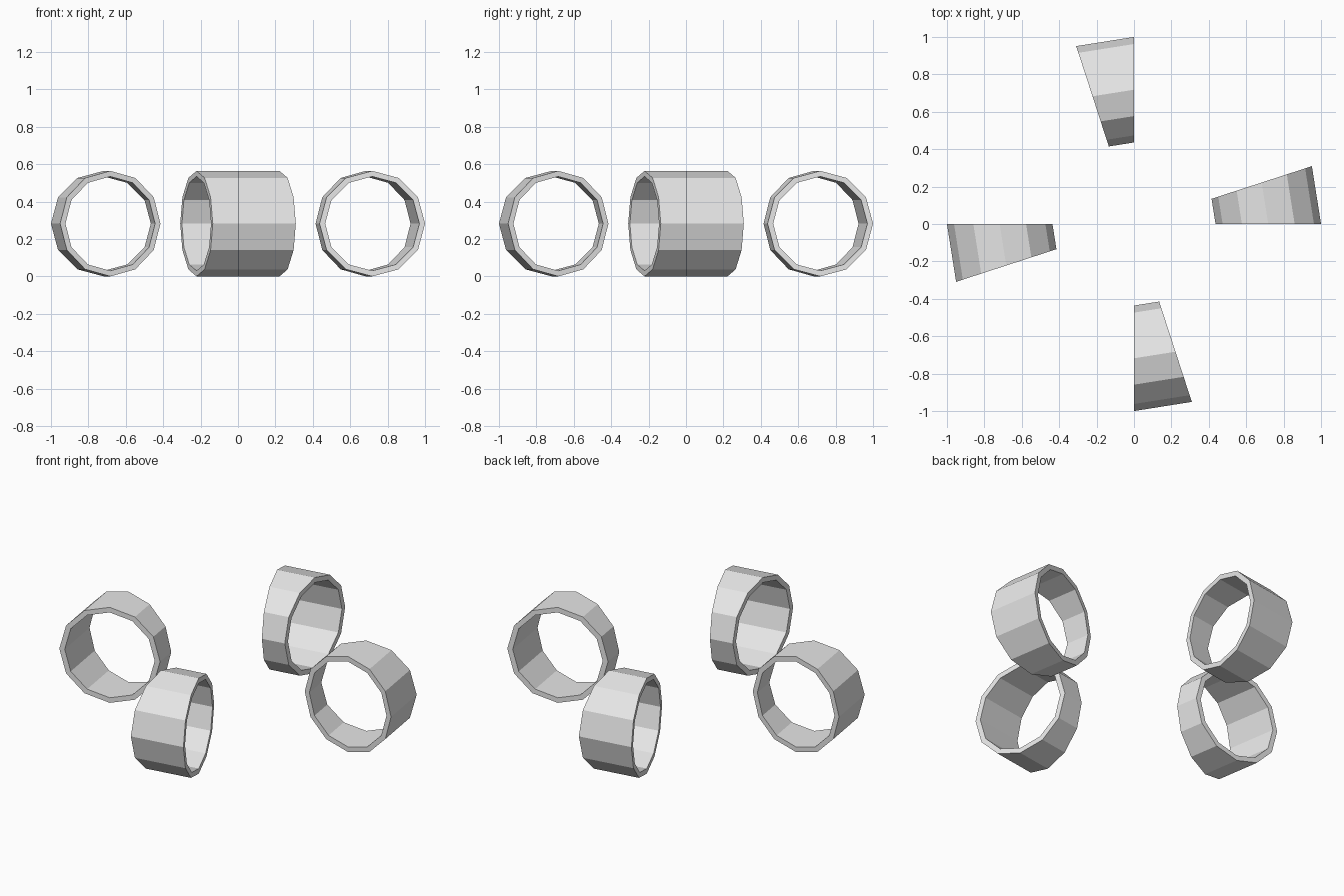
import bpy, bmesh
from math import sin, cos, pi, radians

if "Cube" in bpy.data.objects:
    bpy.data.objects.remove(bpy.data.objects["Cube"], do_unlink=True)

SIDES = 12          # flat sides around each tube
RADIUS = 0.282      # outer tube radius
WALL = 0.03         # wall thickness
CENTRE = 0.718      # distance of the tube centre from the middle
SWEEP = radians(18)  # wedge angle of each segment

grey = bpy.data.materials.new("light grey")
grey.use_nodes = True
colour = (0.8, 0.8, 0.8, 1)
grey.diffuse_color = colour
grey.node_tree.nodes["Principled BSDF"].inputs["Base Color"].default_value = colour


def ring(bm, radius, angle):
    """Polygon loop standing upright at the given angle around z."""
    loop = []
    for i in range(SIDES):
        a = 2 * pi * i / SIDES
        r = CENTRE + radius * cos(a)
        loop.append(bm.verts.new((r * cos(angle), r * sin(angle),
                                  RADIUS + radius * sin(a))))
    return loop


def tube_segment(name, start):
    """Hollow wedge-shaped slice of a twelve-sided tube."""
    bm = bmesh.new()
    loops = [ring(bm, RADIUS, start), ring(bm, RADIUS, start + SWEEP),
             ring(bm, RADIUS - WALL, start + SWEEP), ring(bm, RADIUS - WALL, start)]
    # Outer wall, far rim, inner wall, near rim
    for k, a in enumerate(loops):
        b = loops[(k + 1) % len(loops)]
        for i in range(SIDES):
            j = (i + 1) % SIDES
            bm.faces.new((a[i], a[j], b[j], b[i]))
    bmesh.ops.recalc_face_normals(bm, faces=bm.faces)
    mesh = bpy.data.meshes.new(name)
    bm.to_mesh(mesh)
    bm.free()
    mesh.materials.append(grey)
    obj = bpy.data.objects.new(name, mesh)
    bpy.context.collection.objects.link(obj)


# Four segments, a quarter turn apart
for n, side in enumerate(("left", "back", "right", "front")):
    tube_segment(side + "_tube_segment", n * pi / 2)
